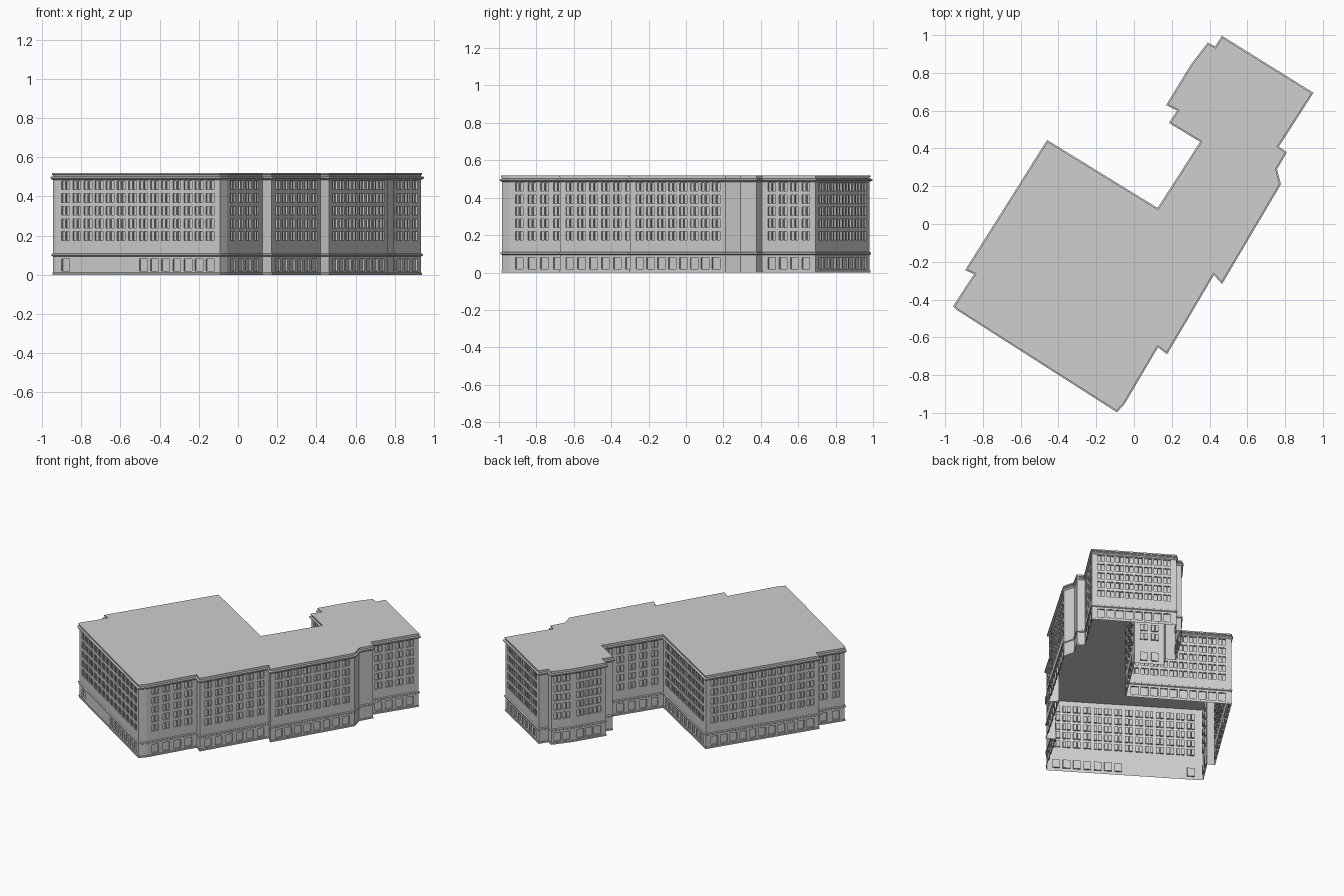
import bpy
import bmesh
from mathutils import Vector

cube = bpy.data.objects.get("Cube")
if cube:
    bpy.data.objects.remove(cube, do_unlink=True)

# One stone colour for the whole building
stone = bpy.data.materials.new("light_grey_stone")
stone.use_nodes = True
GREY = (0.62, 0.62, 0.62, 1)
stone.diffuse_color = GREY
stone.node_tree.nodes["Principled BSDF"].inputs["Base Color"].default_value = GREY

# Outline corners (clockwise from above) with the window columns of the wall that follows
OUTLINE = [
    (-.46, .445, 10), (.125, .085, 5), (.35, .435, 2), (.185, .535, 0), (.228, .60, 0),
    (.17, .63, 3), (.30, .843, 2), (.39, .96, 0), (.43, .94, 0), (.465, .997, 8),
    (.95, .695, 4), (.767, .41, 0), (.81, .38, 0), (.757, .29, 0), (.778, .21, 8),
    (.466, -.318, 0), (.423, -.27, 6), (.175, -.69, 0), (.127, -.653, 4), (-.048, -.95, 0),
    (-.09, -.997, 14), (-.937, -.456, 0), (-.958, -.435, 2), (-.847, -.265, 0),
    (-.894, -.244, 11)]
CORNERS = [Vector((x, y, 0)) for x, y, n in OUTLINE]
COUNT = len(CORNERS)
TOP = 0.52
LEDGE = 0.011          # cornice overhang
WIN, MULLION, DEPTH = 0.048, 0.006, 0.01


def outward(a, b):
    d = (b - a).normalized()
    return Vector((-d.y, d.x, 0))


def offset(dist):
    """Outline moved outward with mitred corners."""
    ring = []
    for i, p in enumerate(CORNERS):
        n1 = outward(CORNERS[i - 1], p)
        n2 = outward(p, CORNERS[(i + 1) % COUNT])
        ring.append(p + (n1 + n2) * dist / (1 + n1.dot(n2)))
    return ring


def finish(bm, name):
    bmesh.ops.remove_doubles(bm, verts=bm.verts, dist=0.0001)
    mesh = bpy.data.meshes.new(name)
    bm.to_mesh(mesh)
    bm.free()
    mesh.materials.append(stone)
    obj = bpy.data.objects.new(name, mesh)
    bpy.context.collection.objects.link(obj)
    return obj


def face(bm, points):
    bm.faces.new([bm.verts.new(p) for p in points])


def band(name, profile):
    """Sweep a rising profile of (overhang, height) round the building."""
    bm = bmesh.new()
    rings = [[p + Vector((0, 0, z)) for p in offset(out - LEDGE)] for out, z in profile]
    for low, high in zip(rings, rings[1:]):
        for i in range(COUNT):
            j = (i + 1) % COUNT
            face(bm, (low[i], high[i], high[j], low[j]))
    finish(bm, name)


def strip(bm, a, b, z0, z1, sill, head, openings):
    """Storey strip of a wall with recessed windows."""
    along, n = (b - a).normalized(), outward(a, b)
    length = (b - a).length

    def cell(u0, u1, lo, hi, recess=False):
        outer = [a + along * u + Vector((0, 0, z))
                 for u, z in ((u0, lo), (u0, hi), (u1, hi), (u1, lo))]
        if not recess:
            face(bm, outer)
            return
        inner = [p - n * DEPTH for p in outer]
        face(bm, inner)
        for k in range(4):
            m = (k + 1) % 4
            face(bm, (outer[k], outer[m], inner[m], inner[k]))

    if not openings:
        cell(0, length, z0, z1)
        return
    cell(0, length, z0, sill)
    cell(0, length, head, z1)
    u = 0
    for u0, u1 in openings:
        cell(u, u0, sill, head)
        cell(u0, u1, sill, head, True)
        u = u1
    cell(u, length, sill, head)


# Walls: tall ground-floor windows, then five storeys of paired panes
bm = bmesh.new()
ring = offset(-LEDGE)
for i, (x, y, n) in enumerate(OUTLINE):
    a, b = ring[i], ring[(i + 1) % COUNT]
    length = (b - a).length
    pitch = max(0.06, (length - 0.12) / max(n - 1, 1))
    starts = [length / 2 + (k - (n - 1) / 2) * pitch - WIN / 2 for k in range(n)]
    ground = [(s, s + WIN) for k, s in enumerate(starts) if n < 14 or not 7 <= k <= 12]
    pane = (WIN - MULLION) / 2
    pairs = [(s + o, s + o + pane) for s in starts for o in (0, pane + MULLION)]
    strip(bm, a, b, 0, 0.1, 0.02, 0.08, ground)
    for floor in range(5):
        z = 0.165 + floor * 0.065
        low = 0.1 if floor == 0 else z
        high = TOP if floor == 4 else z + 0.065
        strip(bm, a, b, low, high, z + 0.01, z + 0.055, pairs)
finish(bm, "walls")

# Horizontal mouldings
band("plinth", [(.003, 0), (.003, .01), (0, .012)])
band("string_course", [(0, .094), (.006, .098), (.006, .106), (0, .11)])
band("cornice", [(0, .484), (LEDGE, .492), (LEDGE, .5), (0, .503)])
band("coping", [(0, .51), (.004, .511), (.004, TOP)])

# Flat roof
bm = bmesh.new()
face(bm, [p + Vector((0, 0, TOP)) for p in reversed(offset(.004 - LEDGE))])
finish(bm, "roof")
